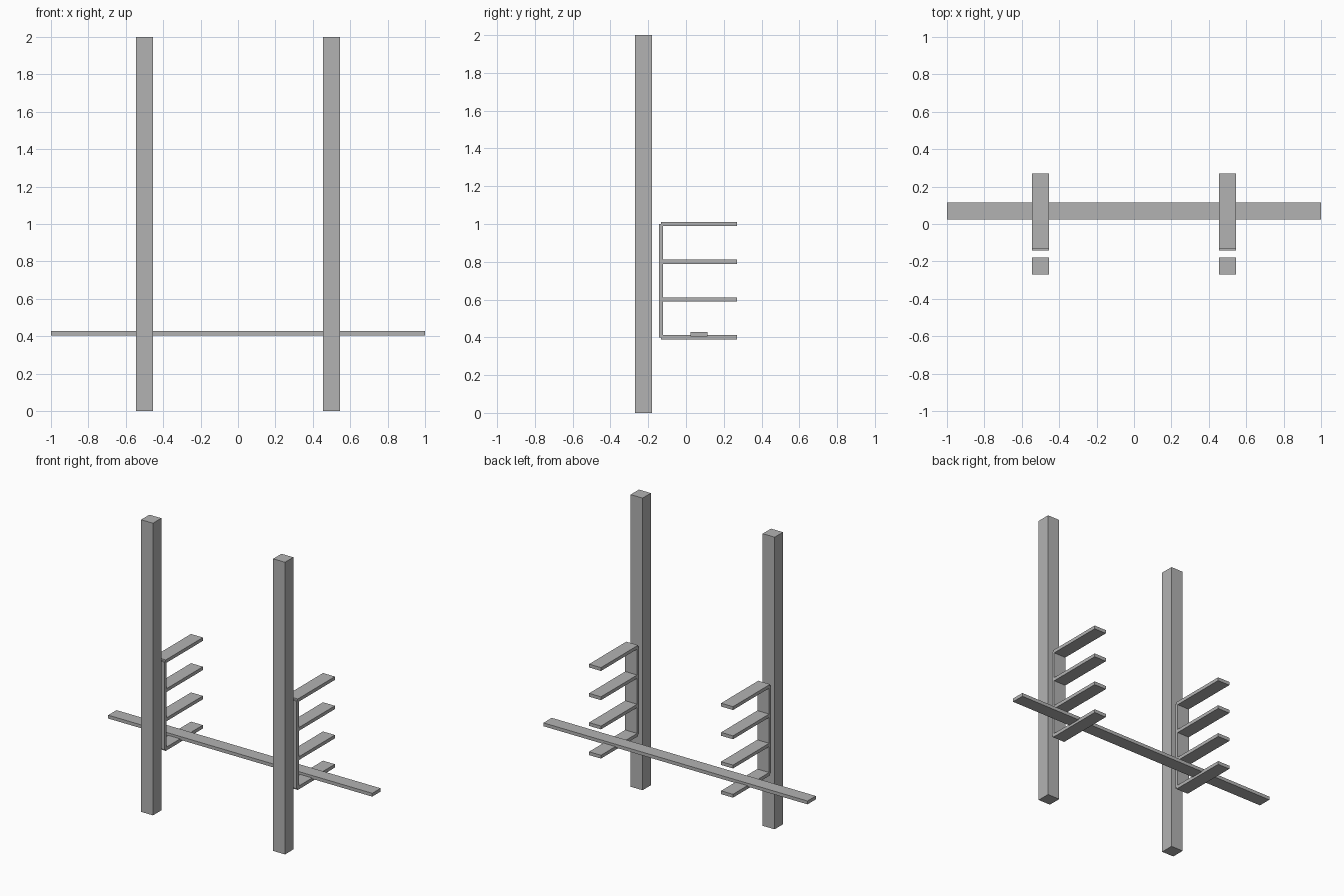
import bpy
import bmesh
from mathutils import Matrix, Vector

cube = bpy.data.objects.get("Cube")
if cube:
    bpy.data.objects.remove(cube, do_unlink=True)

# Single grey material
GREY = (0.45, 0.45, 0.45, 1)
grey = bpy.data.materials.new("plain_grey")
grey.use_nodes = True
grey.diffuse_color = GREY
grey.node_tree.nodes["Principled BSDF"].inputs["Base Color"].default_value = GREY


def box(name, x, y, z):
    """Box from (low, high) ranges along each axis."""
    low, high = (Vector(corner) for corner in zip(x, y, z))
    bm = bmesh.new()
    placing = Matrix.Translation((low + high) / 2) @ Matrix.Diagonal((high - low).to_4d())
    bmesh.ops.create_cube(bm, size=1, matrix=placing)
    mesh = bpy.data.meshes.new(name)
    bm.to_mesh(mesh)
    bm.free()
    mesh.materials.append(grey)
    obj = bpy.data.objects.new(name, mesh)
    bpy.context.collection.objects.link(obj)


HALF_WIDTH = 0.045
HALF_THICK = 0.0115

for side, centre in (("left", 0.5), ("right", -0.5)):
    x = (centre - HALF_WIDTH, centre + HALF_WIDTH)
    # Tall upright
    box(f"{side}_post", x, (-0.27, -0.18), (0, 2))
    # Rack: back plate with four shelf arms
    box(f"{side}_back_plate", x, (-0.143, -0.121), (0.4, 1.0))
    for i in range(4):
        z = 0.4 + 0.2 * i
        box(f"{side}_arm_{i + 1}", x, (-0.132, 0.27), (z - HALF_THICK, z + HALF_THICK))

# Long bar lying on the lowest arms
box("cross_bar", (-1, 1), (0.024, 0.114), (0.405, 0.428))
